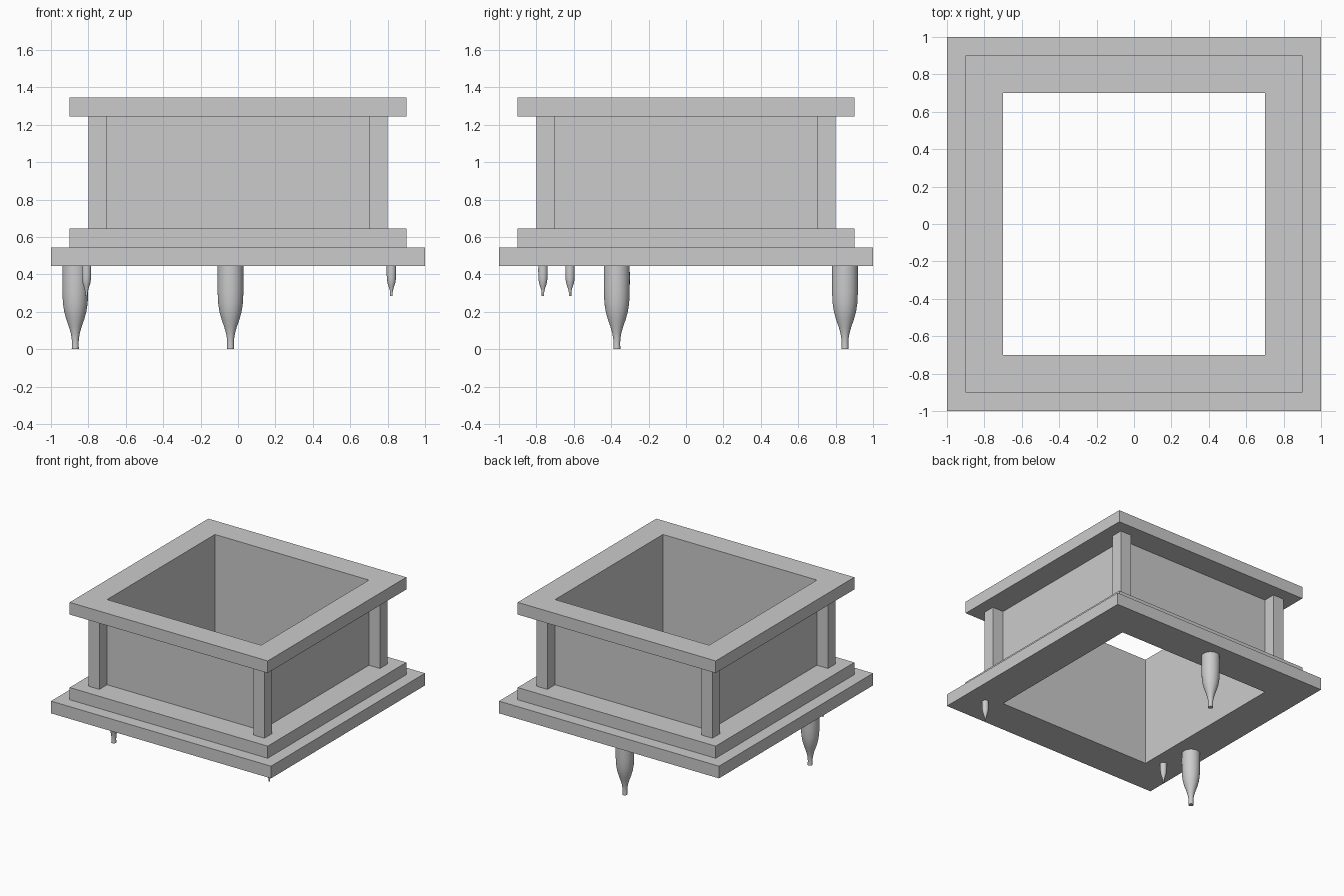
import bpy, bmesh, math

if "Cube" in bpy.data.objects:
    bpy.data.objects.remove(bpy.data.objects["Cube"])

Z0 = 0.445      # underside of the base frame
HOLE = 0.70     # half width of the square opening


def finish(name, bm):
    bmesh.ops.recalc_face_normals(bm, faces=bm.faces)
    mesh = bpy.data.meshes.new(name)
    bm.to_mesh(mesh)
    bm.free()
    obj = bpy.data.objects.new(name, mesh)
    bpy.context.collection.objects.link(obj)
    return obj


def square_loop(bm, half, z):
    return [bm.verts.new((sx * half, sy * half, z))
            for sx, sy in ((-1, -1), (1, -1), (1, 1), (-1, 1))]


def bridge(bm, a, b):
    n = len(a)
    for i in range(n):
        j = (i + 1) % n
        bm.faces.new((a[i], a[j], b[j], b[i]))


def frame(name, half, z, height=0.1):
    bm = bmesh.new()
    loops = [square_loop(bm, h, zz) for h, zz in
             ((half, z), (half, z + height), (HOLE, z + height), (HOLE, z))]
    for i in range(4):
        bridge(bm, loops[i], loops[(i + 1) % 4])
    return finish(name, bm)


def drip(name, x, y, scale, segments=32):
    # radius and depth, both measured from the hanging point
    profile = [(0.069, 0), (0.0695, 0.06), (0.069, 0.14), (0.066, 0.2),
               (0.059, 0.245), (0.048, 0.285), (0.034, 0.325),
               (0.024, 0.36), (0.019, 0.39), (0.018, 0.415), (0.019, 0.445)]
    bm = bmesh.new()
    rings = []
    for r, d in profile:
        rings.append([bm.verts.new((
            x + scale * r * math.cos(2 * math.pi * k / segments),
            y + scale * r * math.sin(2 * math.pi * k / segments),
            Z0 - scale * d)) for k in range(segments)])
    for a, b in zip(rings, rings[1:]):
        bridge(bm, a, b)
    bm.faces.new(rings[0])
    bm.faces.new(rings[-1])
    obj = finish(name, bm)
    bpy.ops.object.select_all(action='DESELECT')
    obj.select_set(True)
    bpy.context.view_layer.objects.active = obj
    bpy.ops.object.shade_smooth_by_angle(angle=math.radians(40))


# Stacked square frames
frame("base_frame", 1.0, Z0)
frame("step_frame", 0.9, Z0 + 0.1)
frame("top_rim", 0.9, Z0 + 0.8)

# Thin walls flush with the opening
bm = bmesh.new()
bridge(bm, square_loop(bm, HOLE, Z0 + 0.2), square_loop(bm, HOLE, Z0 + 0.8))
finish("walls", bm)

# Corner posts
for sx, side in ((-1, "left"), (1, "right")):
    for sy, end in ((-1, "front"), (1, "back")):
        bm = bmesh.new()
        bmesh.ops.create_cube(bm, size=1)
        bmesh.ops.scale(bm, vec=(0.1, 0.1, 0.6), verts=bm.verts)
        bmesh.ops.translate(bm, vec=(sx * 0.75, sy * 0.75, Z0 + 0.5), verts=bm.verts)
        finish(f"{end}_{side}_post", bm)

# Drips hanging under the base
drip("large_drip_left", -0.87, -0.37, 1.0)
drip("large_drip_back", -0.04, 0.85, 1.0)
drip("small_drip_left", -0.81, -0.62, 0.36)
drip("small_drip_right", 0.82, -0.765, 0.36)
